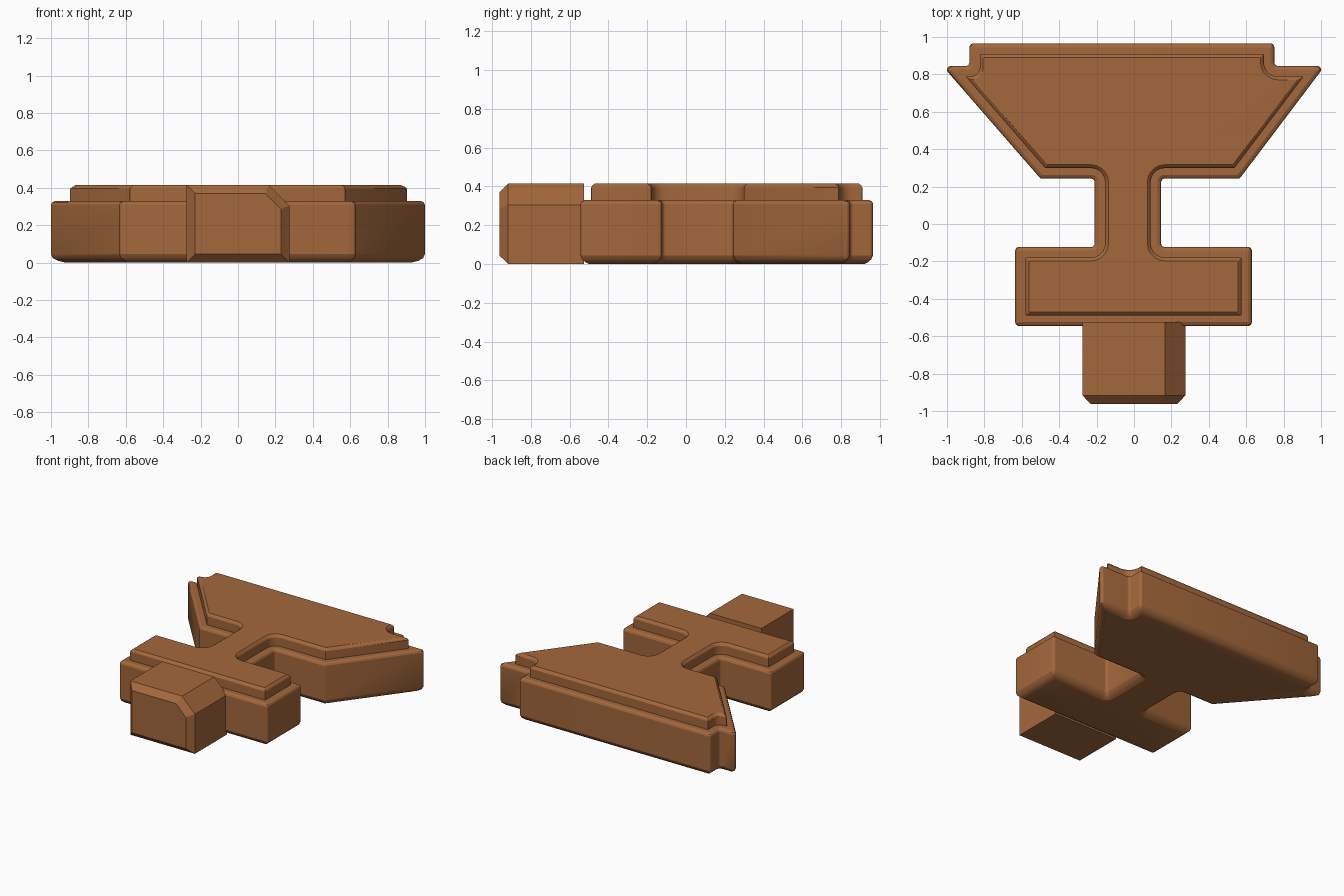
import bpy, bmesh, math
from mathutils import Vector

if "Cube" in bpy.data.objects:
    bpy.data.objects.remove(bpy.data.objects["Cube"])

wood = bpy.data.materials.new("warm brown wood")
wood.diffuse_color = (0.37, 0.138, 0.045, 1)
wood.use_nodes = True
wood.node_tree.nodes["Principled BSDF"].inputs["Base Color"].default_value = wood.diffuse_color


def ring(corners, d, segs):
    """Inset a counter-clockwise outline by d and round its corners.
    Each corner is (x, y, radius, growth of concave radius per inset)."""
    pts = [Vector(c[:2]) for c in corners]
    n = len(pts)
    inset = []
    for i in range(n):
        e1 = (pts[i] - pts[i - 1]).normalized()
        e2 = (pts[(i + 1) % n] - pts[i]).normalized()
        n1, n2 = Vector((-e1.y, e1.x)), Vector((-e2.y, e2.x))
        concave = e1.x * e2.y - e1.y * e2.x < 0
        inset.append((pts[i] + (n1 + n2) * d / (1 + n1.dot(n2)), concave))
    out = []
    for i, (p, concave) in enumerate(inset):
        r, grow = corners[i][2:]
        if segs == 0:
            out.append(p)
            continue
        r = r + d * grow if concave else max(r - d, 0.003)
        u = (inset[i - 1][0] - p).normalized()
        v = (inset[(i + 1) % n][0] - p).normalized()
        half = u.angle(v) / 2
        t = r / math.tan(half)
        c = p + (u + v).normalized() * r / math.sin(half)
        a, b = (p + u * t - c).normalized(), (p + v * t - c).normalized()
        out += [c + a.slerp(b, k / segs).normalized() * r for k in range(segs + 1)]
    return out


def loft(name, corners, levels, place, segs=0):
    """Stack inset rings (inset, height) and cap both ends."""
    bm = bmesh.new()
    rings = [[bm.verts.new(place(p, h)) for p in ring(corners, d, segs)]
             for d, h in levels]
    m = len(rings[0])
    for lo, hi in zip(rings, rings[1:]):
        for i in range(m):
            j = (i + 1) % m
            bm.faces.new((lo[i], lo[j], hi[j], hi[i]))
    bm.faces.new(rings[0][::-1])
    bm.faces.new(rings[-1])
    bmesh.ops.recalc_face_normals(bm, faces=bm.faces)
    me = bpy.data.meshes.new(name)
    bm.to_mesh(me)
    bm.free()
    me.materials.append(wood)
    ob = bpy.data.objects.new(name, me)
    bpy.context.collection.objects.link(ob)
    return ob


# Main plate: lower bar, stem and flared head, with rounded rims and a raised tier
R = 0.02
outline = [
    (-0.635, -0.545, R, 1), (0.63, -0.545, R, 1), (0.63, -0.123, R, 1),
    (0.145, -0.123, R, 1), (0.145, 0.243, R, 1), (0.565, 0.243, R, 1),
    (1.02, 0.845, R, 1), (0.75, 0.845, R, 1), (0.75, 0.965, R, 1),
    (-0.88, 0.965, R, 1), (-0.88, 0.845, R, 0.55), (-1.024, 0.845, R, 1),
    (-0.50, 0.243, R, 1), (-0.21, 0.243, R, 1), (-0.21, -0.123, R, 1),
    (-0.635, -0.123, R, 1)]
plate_levels = [(0.045, 0), (0.026, 0.01), (0.01, 0.024), (0, 0.045),
                (0, 0.31), (0.006, 0.322), (0.02, 0.33),
                (0.056, 0.33), (0.056, 0.395), (0.062, 0.406), (0.074, 0.415)]
plate = loft("main_plate", outline, plate_levels,
             lambda p, h: (p.x, p.y, h), segs=5)
bpy.context.view_layer.objects.active = plate
plate.select_set(True)
bpy.ops.object.shade_smooth_by_angle(angle=math.radians(25))

# Front peg: block with one long chamfered edge and a bevelled front end
section = [(-0.275, 0, 0, 0), (0.275, 0, 0, 0), (0.275, 0.305, 0, 0),
           (0.165, 0.415, 0, 0), (-0.275, 0.415, 0, 0)]
loft("front_peg", section, [(0.045, -0.963), (0, -0.917), (0, -0.525)],
     lambda p, h: (p.x, h, p.y))
